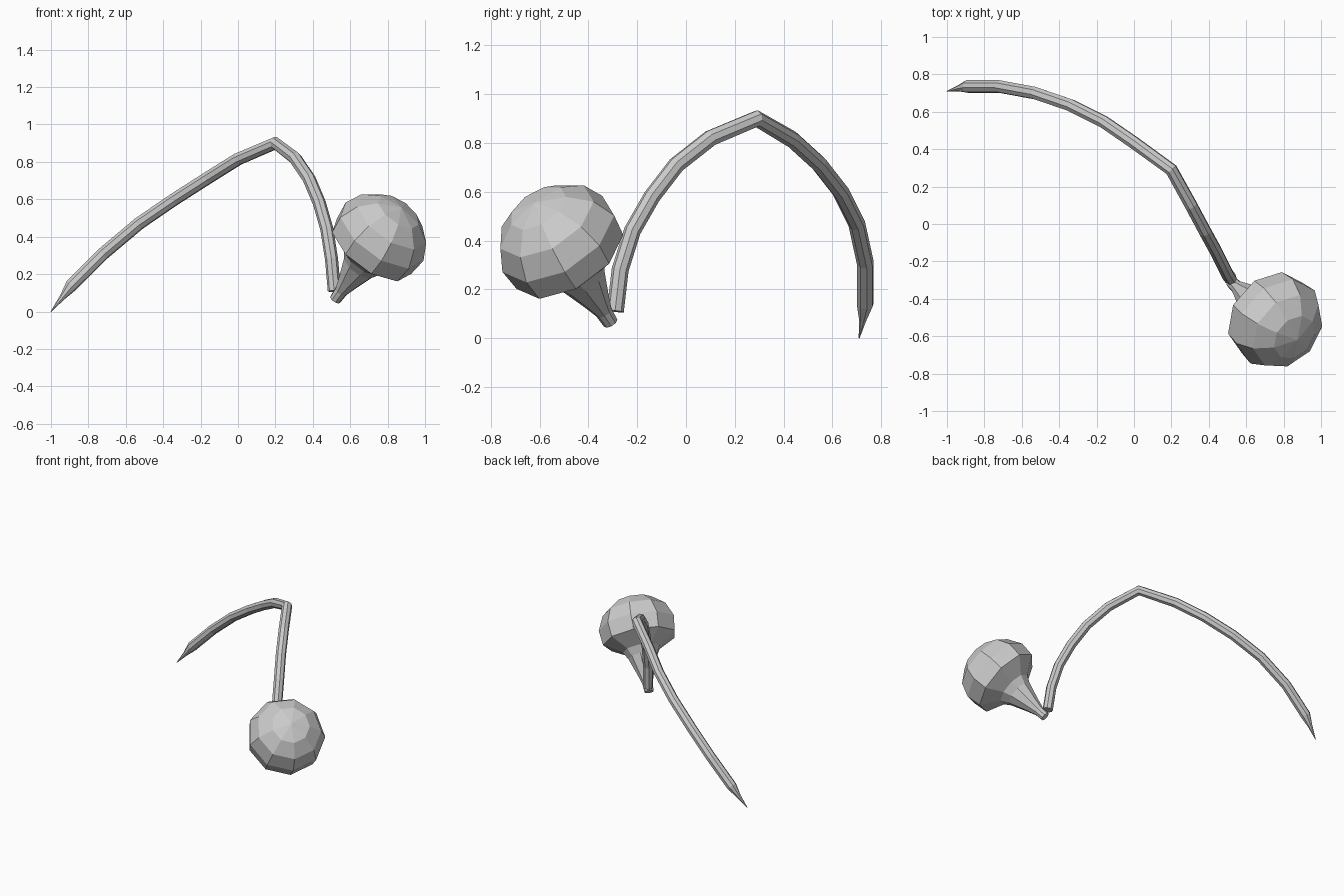
import bpy, bmesh, math
from mathutils import Vector

if "Cube" in bpy.data.objects:
    bpy.data.objects.remove(bpy.data.objects["Cube"])


def tube(name, points, radius):
    """Eight-sided flat-faced tube along (x, y, z, radius factor) points."""
    cu = bpy.data.curves.new(name, 'CURVE')
    cu.dimensions = '3D'
    cu.bevel_depth = radius
    cu.bevel_resolution = 2
    cu.use_fill_caps = True
    sp = cu.splines.new('POLY')
    sp.points.add(len(points) - 1)
    for p, (x, y, z, r) in zip(sp.points, points):
        p.co = (x, y, z, 1)
        p.radius = r
    sp.use_smooth = False
    ob = bpy.data.objects.new(name, cu)
    bpy.context.collection.objects.link(ob)
    bpy.ops.object.select_all(action='DESELECT')
    ob.select_set(True)
    bpy.context.view_layer.objects.active = ob
    bpy.ops.object.convert(target='MESH')
    return bpy.context.object


def lathe(name, base, axis, profile, sides):
    """Turn (distance, radius) pairs around an axis starting at base."""
    a = Vector(axis).normalized()
    u = (Vector((0, 0, -1)) + a * a.z).normalized()
    v = a.cross(u)
    bm = bmesh.new()
    rings = []
    for t, r in profile:
        c = Vector(base) + a * t
        ring = []
        for i in range(sides):
            ang = 2 * math.pi * i / sides
            ring.append(bm.verts.new(c + (u * math.cos(ang) + v * math.sin(ang)) * r))
        rings.append(ring)
    for lo, hi in zip(rings, rings[1:]):
        for i in range(sides):
            j = (i + 1) % sides
            bm.faces.new((lo[i], lo[j], hi[j], hi[i]))
    bm.faces.new(rings[0][::-1])
    bmesh.ops.remove_doubles(bm, verts=bm.verts, dist=1e-5)
    bmesh.ops.recalc_face_normals(bm, faces=bm.faces)
    me = bpy.data.meshes.new(name)
    bm.to_mesh(me)
    bm.free()
    ob = bpy.data.objects.new(name, me)
    bpy.context.collection.objects.link(ob)
    return ob


# Arched stem: pointed tip, long arc to the peak, then down to the flower neck
tube("stem", [
    (-1.00, 0.71, 0.00, 0.06), (-0.94, 0.725, 0.075, 0.45), (-0.89, 0.735, 0.14, 1),
    (-0.72, 0.735, 0.31, 1), (-0.53, 0.70, 0.47, 1), (-0.34, 0.635, 0.60, 1),
    (-0.16, 0.545, 0.715, 1), (0.00, 0.435, 0.815, 1), (0.20, 0.29, 0.90, 1),
    (0.305, 0.10, 0.82, 1), (0.38, -0.04, 0.71, 1), (0.435, -0.14, 0.58, 1),
    (0.475, -0.22, 0.44, 1), (0.50, -0.27, 0.28, 1), (0.515, -0.29, 0.11, 1),
], 0.035)

# Hanging bud: neck, flaring cone, wide rim and rounded dome
lathe("bud", (0.52, -0.31, 0.065), (0.52, -0.456, 0.721), [
    (0.0, 0.032), (0.06, 0.036), (0.13, 0.058), (0.25, 0.10), (0.30, 0.13),
    (0.375, 0.252), (0.48, 0.264), (0.58, 0.22), (0.65, 0.13), (0.68, 0.0),
], 9)
